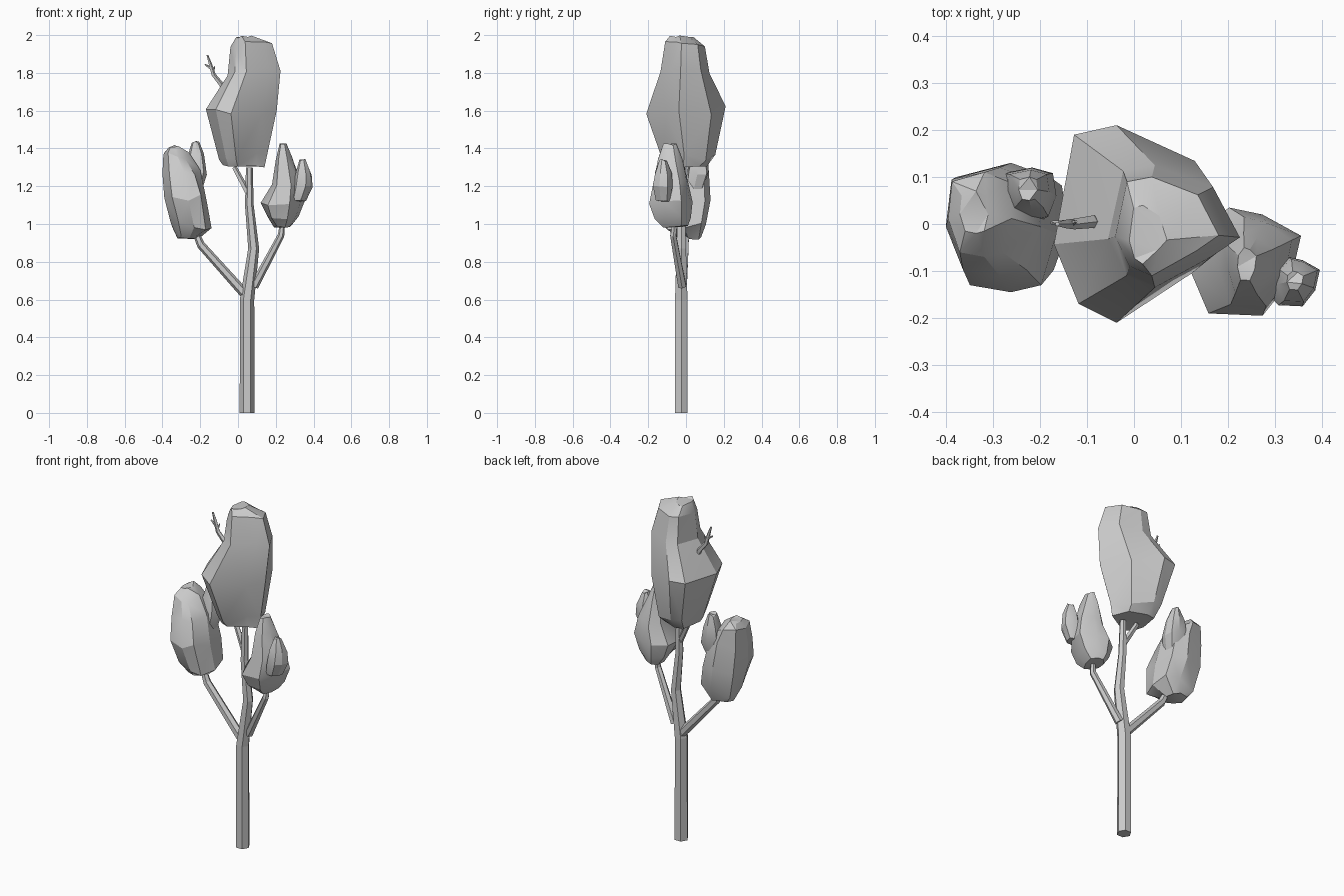
import bpy, bmesh, math, random
from mathutils import Vector

if "Cube" in bpy.data.objects:
    bpy.data.objects.remove(bpy.data.objects["Cube"])

random.seed(11)


def loft(name, rings, smooth):
    """Skin a list of equal-length point rings, with capped ends."""
    bm = bmesh.new()
    vs = [[bm.verts.new(p) for p in r] for r in rings]
    n = len(rings[0])
    for a, b in zip(vs, vs[1:]):
        for i in range(n):
            j = (i + 1) % n
            bm.faces.new((a[i], a[j], b[j], b[i]))
    bm.faces.new(vs[0][::-1])
    bm.faces.new(vs[-1])
    if smooth:
        bmesh.ops.triangulate(bm, faces=bm.faces[:])
    bmesh.ops.recalc_face_normals(bm, faces=bm.faces[:])
    me = bpy.data.meshes.new(name)
    bm.to_mesh(me)
    bm.free()
    ob = bpy.data.objects.new(name, me)
    bpy.context.collection.objects.link(ob)
    if smooth:
        bpy.context.view_layer.objects.active = ob
        for o in bpy.context.selected_objects:
            o.select_set(False)
        ob.select_set(True)
        bpy.ops.object.shade_smooth_by_angle(angle=math.radians(smooth))
    return ob


def limb(name, path, sides=6):
    """Tapered tube along points (x, y, z, radius)."""
    pts = [Vector(p[:3]) for p in path]
    rings = []
    for i, p in enumerate(pts):
        t = (pts[min(i + 1, len(pts) - 1)] - pts[max(i - 1, 0)]).normalized()
        if i == 0 and p.z == 0:
            t = Vector((0, 0, 1))
        u = Vector((0, 1, 0)).cross(t).normalized()
        v = t.cross(u)
        r = path[i][3]
        rings.append([p + r * (u * math.cos(a) + v * math.sin(a))
                      for a in (math.tau * k / sides for k in range(sides))])
    return loft(name, rings, 0)


def clump(name, outline, levels, wobble=0.025):
    """Faceted leaf mass: a plan outline fitted to (z, xmin, xmax, ymin, ymax)."""
    xs, ys = [p[0] for p in outline], [p[1] for p in outline]
    rings = []
    for k, (z, x0, x1, y0, y1) in enumerate(levels):
        end = k in (0, len(levels) - 1)
        w = 0.008 if end else wobble
        rings.append([(x0 + (x - min(xs)) / (max(xs) - min(xs)) * (x1 - x0),
                       y0 + (y - min(ys)) / (max(ys) - min(ys)) * (y1 - y0),
                       min(2.0, z + random.uniform(-w, w))) for x, y in outline])
    return loft(name, rings, 25)


# Trunk and branches
limb("trunk", [(.048, -.025, 0, .039), (.048, -.025, .6, .038),
               (.083, -.025, .87, .029), (.06, -.025, 1.1, .023),
               (.06, -.02, 1.3, .018)])
limb("left_branch", [(.045, -.02, .62, .026), (-.197, -.005, .89, .022),
                     (-.222, 0, .95, .018)])
limb("right_branch", [(.085, -.02, .67, .024), (.228, -.068, .94, .018),
                      (.235, -.06, 1.0, .014)])
limb("upper_branch", [(.055, -.025, 1.16, .017), (-.02, 0, 1.3, .014)], 5)
limb("upper_twig", [(-.075, .005, 1.70, .012), (-.09, .005, 1.74, .014),
                    (-.13, 0, 1.79, .012), (-.145, 0, 1.84, .010),
                    (-.163, 0, 1.895, .005)], 5)
limb("twig_left", [(-.145, 0, 1.825, .009), (-.176, .003, 1.845, .004)], 5)
limb("twig_right", [(-.135, 0, 1.80, .008), (-.123, .006, 1.835, .003)], 5)

# Crown foliage
crown = [(-.03, .21), (-.125, .19), (-.17, -.04), (-.115, -.165),
         (-.03, -.205), (.14, -.1), (.225, -.035), (.145, .135)]
clump("crown_leaves", crown, [
    (1.305, -.08, .14, -.10, .11), (1.36, -.10, .155, -.125, .155),
    (1.60, -.17, .205, -.21, .21), (1.81, -.055, .225, -.135, .125),
    (1.94, -.04, .18, -.11, .10), (1.992, -.01, .07, -.085, .04)])

# Left foliage with its smaller lobe
left = [(-.385, .1), (-.26, .13), (-.17, .1), (-.155, -.02),
        (-.19, -.13), (-.26, -.145), (-.355, -.13), (-.4, -.02)]
clump("left_leaves", left, [
    (.925, -.32, -.21, -.04, .08), (.99, -.355, -.14, -.11, .105),
    (1.14, -.39, -.165, -.145, .13), (1.28, -.40, -.20, -.11, .12),
    (1.36, -.395, -.26, -.07, .11), (1.41, -.37, -.31, -.02, .07)])
clump("left_lobe", left, [
    (1.18, -.27, -.19, 0, .09), (1.27, -.285, -.165, .01, .12),
    (1.36, -.27, -.18, .03, .115), (1.432, -.245, -.205, .05, .10)], .012)

# Right foliage with its smaller lobe
right = [(.14, -.1), (.175, -.19), (.28, -.195), (.335, -.12),
         (.355, -.025), (.28, .02), (.215, .035), (.15, -.02)]
clump("right_leaves", right, [
    (.988, .19, .28, -.12, .01), (1.04, .15, .32, -.165, .025),
    (1.11, .12, .355, -.195, .035), (1.22, .18, .335, -.175, .015),
    (1.34, .20, .295, -.15, -.02), (1.42, .22, .26, -.12, -.05)], .015)
clump("right_lobe", right, [
    (1.12, .28, .36, -.16, -.08), (1.19, .29, .395, -.175, -.07),
    (1.27, .305, .39, -.165, -.075), (1.337, .325, .36, -.14, -.10)], .012)
